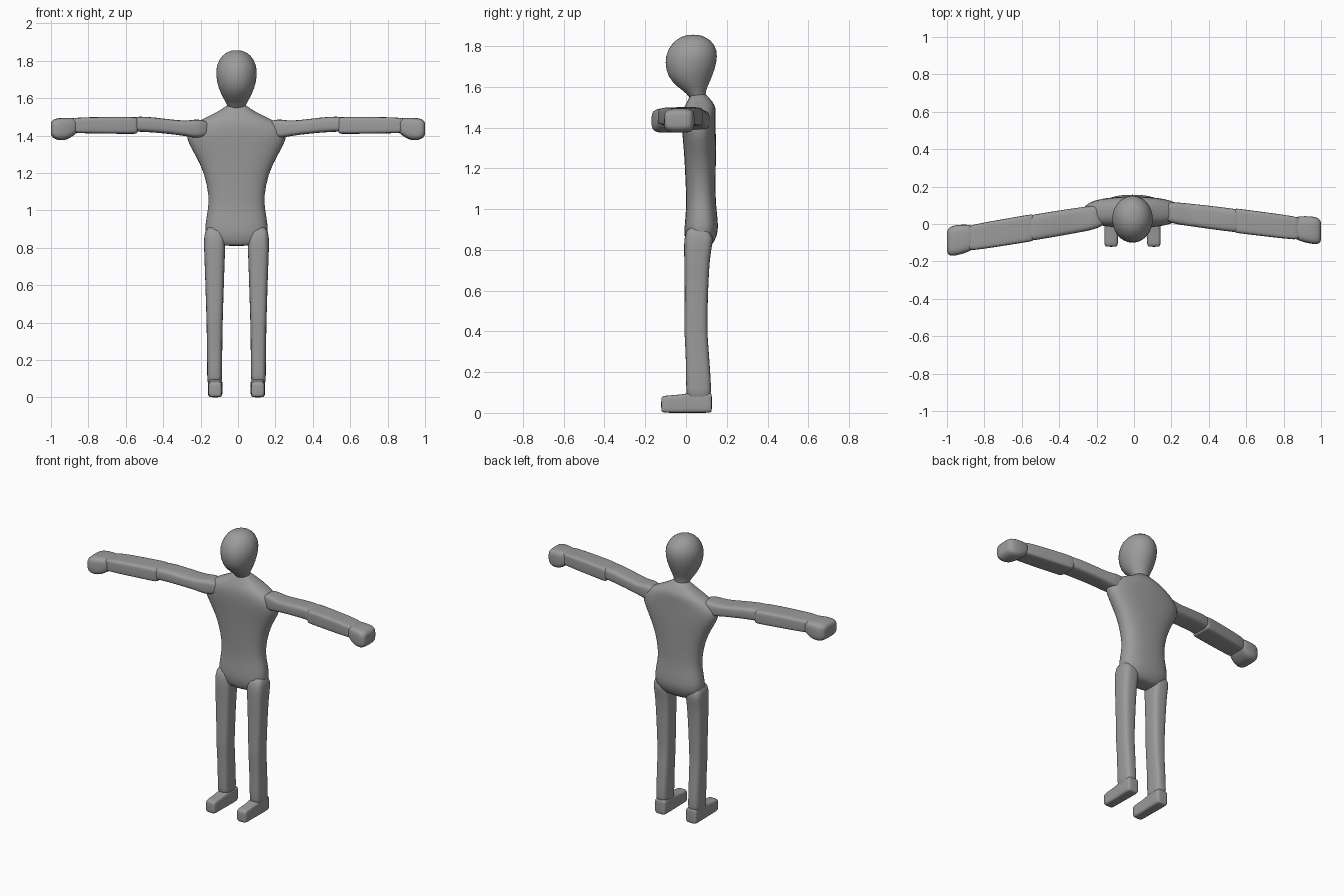
import bpy, bmesh
from math import cos, sin, tau
from mathutils import Vector

cube = bpy.data.objects.get("Cube")
if cube:
    bpy.data.objects.remove(cube)

SIDES = 20
SHIFT = -0.008   # the body sits a touch off centre

grey = bpy.data.materials.new("plain grey")
grey.use_nodes = True
grey.diffuse_color = (0.33, 0.33, 0.33, 1)
grey.node_tree.nodes["Principled BSDF"].inputs["Base Color"].default_value = grey.diffuse_color


def power(v, e):
    return abs(v) ** e * (1 if v >= 0 else -1)


def loft(name, rings, u, v, boxy=2.0, levels=1):
    """Skin rounded-square rings of (centre, half width along u, half width along v)."""
    bm = bmesh.new()
    loops = []
    for centre, hu, hv in rings:
        loop = []
        for i in range(SIDES):
            a = tau * (i + 0.5) / SIDES
            offset = u * hu * power(cos(a), 2 / boxy) + v * hv * power(sin(a), 2 / boxy)
            loop.append(bm.verts.new(Vector(centre) + offset))
        loops.append(loop)
    for low, high in zip(loops, loops[1:]):
        for i in range(SIDES):
            j = (i + 1) % SIDES
            bm.faces.new((low[i], low[j], high[j], high[i]))
    bm.faces.new(loops[0][::-1])
    bm.faces.new(loops[-1])
    bmesh.ops.recalc_face_normals(bm, faces=bm.faces)
    mesh = bpy.data.meshes.new(name)
    bm.to_mesh(mesh)
    bm.free()
    mesh.materials.append(grey)
    obj = bpy.data.objects.new(name, mesh)
    bpy.context.collection.objects.link(obj)
    sub = obj.modifiers.new("rounding", 'SUBSURF')
    sub.levels = sub.render_levels = levels
    bpy.ops.object.select_all(action='DESELECT')
    obj.select_set(True)
    bpy.context.view_layer.objects.active = obj
    bpy.ops.object.shade_smooth()
    return obj


X, Y, Z = Vector((1, 0, 0)), Vector((0, 1, 0)), Vector((0, 0, 1))


def upright(name, stations, cx=0.0, boxy=2.0):
    """Stations of (height, half width, front y, back y)."""
    rings = [((cx + SHIFT, (f + b) / 2, z), w, (b - f) / 2) for z, w, f, b in stations]
    return loft(name, rings, X, Y, boxy)


# Head, egg shaped and narrowing to the neck
upright("head", [
    (1.53, .045, .02, .1), (1.565, .05, .01, .095), (1.6, .072, -.045, .105),
    (1.65, .097, -.092, .13), (1.72, .113, -.106, .153), (1.78, .108, -.094, .156),
    (1.83, .078, -.055, .125), (1.852, .04, -.01, .08), (1.856, .012, .02, .05)])

# Torso, from the crotch up to the base of the neck
upright("torso", [
    (.81, .06, .02, .1), (.815, .13, .005, .125), (.87, .168, -.01, .155),
    (.92, .17, -.008, .16), (1.0, .155, 0, .15), (1.07, .147, 0, .145),
    (1.2, .172, -.006, .147), (1.3, .225, -.012, .148), (1.38, .272, -.02, .147),
    (1.43, .268, -.022, .146), (1.475, .215, -.02, .147), (1.51, .135, -.005, .145),
    (1.545, .07, .015, .115), (1.57, .045, .025, .095)], boxy=2.5)

for side, label in ((1, "left"), (-1, "right")):
    # Leg
    upright(label + "_leg", [
        (.92, .045, .01, .1), (.86, .058, -.01, .14), (.8, .057, -.01, .122),
        (.7, .053, -.008, .113), (.55, .048, -.006, .107), (.42, .044, -.01, .105),
        (.38, .043, -.007, .106), (.25, .041, 0, .116), (.1, .04, 0, .126),
        (.06, .038, .005, .12)], cx=side * .117, boxy=3.2)

    # Foot, a rounded block pointing forward
    foot = [(-.122, .025, .012, .07), (-.118, .035, .002, .082), (-.09, .037, 0, .086),
            (-.02, .036, 0, .09), (.02, .039, 0, .1), (.11, .04, 0, .1),
            (.124, .038, .002, .098), (.127, .028, .012, .088)]
    loft(label + "_foot",
         [((side * .114 + SHIFT, y, (a + b) / 2), w, (b - a) / 2) for y, w, a, b in foot],
         X, Z, boxy=5)

    # Arms sweep forward, the right one a little further
    start, slope, spread = (.086, .125, .94) if side > 0 else (.07, .165, 1.04)

    def limb(name, stations, boxy):
        """Stations of (distance out, half depth, bottom z, top z)."""
        loft(name, [((side * d, start - slope * d, (a + b) / 2), w * spread, (b - a) / 2)
                    for d, w, a, b in stations], Y, Z, boxy)

    limb(label + "_upper_arm", [
        (.14, .045, 1.4, 1.47), (.2, .058, 1.39, 1.485), (.23, .063, 1.385, 1.487),
        (.28, .064, 1.398, 1.477), (.38, .066, 1.41, 1.489), (.5, .067, 1.42, 1.503),
        (.555, .066, 1.42, 1.5), (.57, .06, 1.425, 1.49)], 4)
    limb(label + "_forearm", [
        (.535, .06, 1.42, 1.485), (.54, .069, 1.41, 1.497), (.56, .07, 1.408, 1.5),
        (.7, .069, 1.41, 1.5), (.88, .067, 1.412, 1.497), (.9, .055, 1.42, 1.485)], 6)
    limb(label + "_hand", [
        (.85, .06, 1.42, 1.488), (.88, .068, 1.4, 1.494), (.91, .075, 1.378, 1.496),
        (.95, .079, 1.372, 1.495), (.98, .077, 1.38, 1.49), (.997, .064, 1.395, 1.478),
        (1.001, .045, 1.41, 1.46)], 4)
